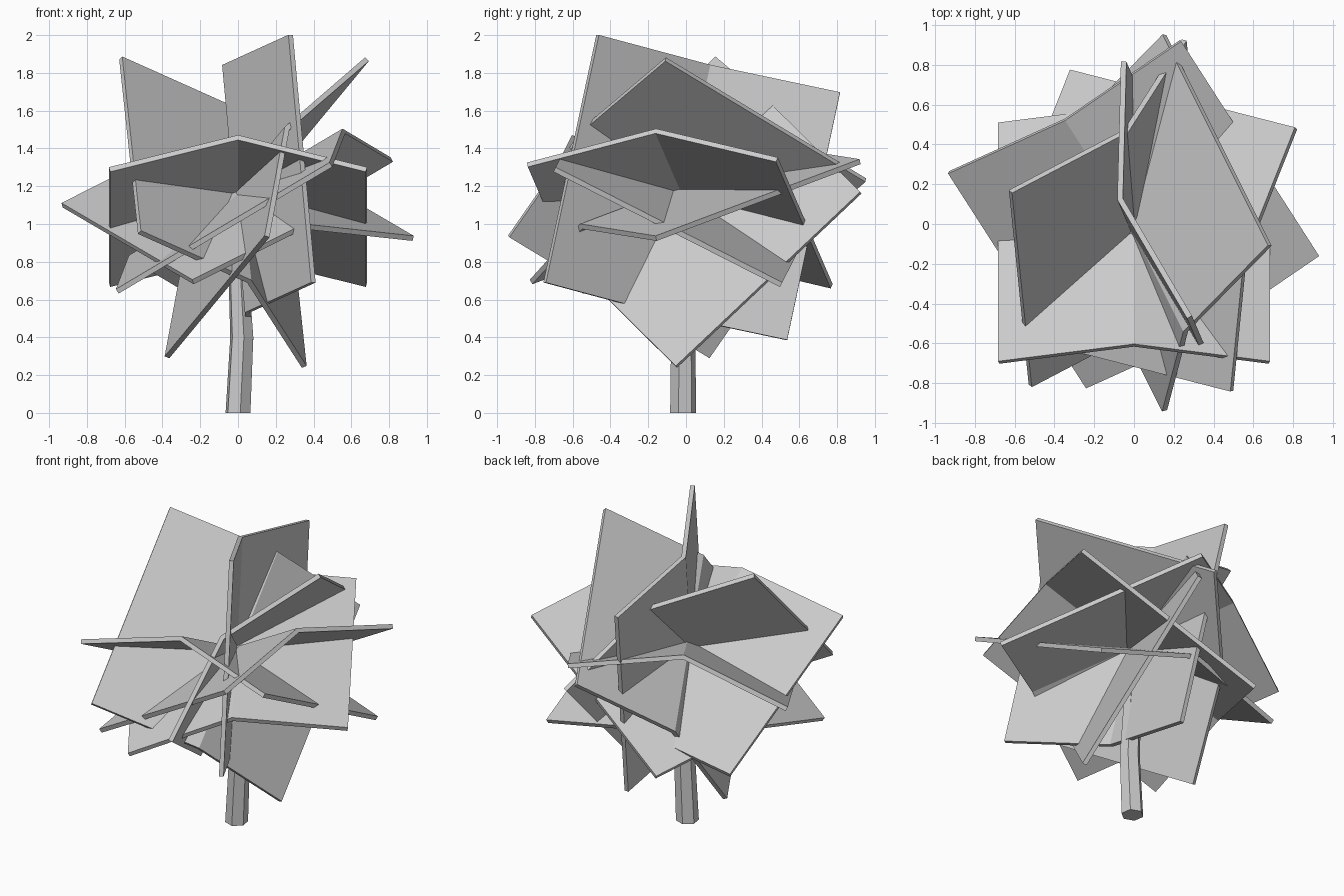
import bpy, math
from mathutils import Vector

if "Cube" in bpy.data.objects:
    bpy.data.objects.remove(bpy.data.objects["Cube"])


def make_object(name, verts, faces):
    mesh = bpy.data.meshes.new(name)
    mesh.from_pydata(verts, [], faces)
    obj = bpy.data.objects.new(name, mesh)
    bpy.context.collection.objects.link(obj)
    return obj


HALF_W, HALF_L, FOLD, THICK = 0.68, 0.673, 0.19, 0.028


def leaf_card(name, centre, across, along):
    """Square leaf panel folded along its middle; centre lies on the crease."""
    c = Vector(centre)
    v = Vector(along).normalized()
    u = Vector(across)
    u = (u - v * u.dot(v)).normalized()
    n = u.cross(v)
    verts = []
    for s in (-1, 1):
        for t in (-1, 0, 1):
            verts.append(c + v * (s * HALF_L) + u * (t * HALF_W) - n * (FOLD * abs(t)))
    obj = make_object(name, verts, [(0, 1, 4, 3), (1, 2, 5, 4)])
    mod = obj.modifiers.new("thickness", 'SOLIDIFY')
    mod.thickness = THICK
    mod.offset = 0
    mod.use_even_offset = True


# foliage: six identical folded panels crossing at the crown centre
cards = [
    ("leaf_card_front", (0, -0.01, 1.153), (1, 0, 0), (0, 1.2, -0.61)),
    ("leaf_card_upright", (-0.01, -0.015, 1.187), (-0.33, 1.28, -0.30), (0.12, -0.28, -1.31)),
    ("leaf_card_right_steep", (-0.005, -0.01, 1.187), (0.53, 0.83, 0.94), (-0.53, 1.06, -0.64)),
    ("leaf_card_left_steep", (0.01, -0.02, 1.157), (-0.87, -0.76, 0.71), (0.10, -0.985, -0.93)),
    ("leaf_card_flat", (0, -0.015, 1.19), (-1.15, -0.66, -0.23), (0.70, -1.09, -0.41)),
    ("leaf_card_right", (-0.005, -0.015, 1.157), (0.31, 1.32, 0.02), (-1.13, 0.29, -0.67)),
]
for card in cards:
    leaf_card(*card)

# trunk: slightly bent six-sided stem
SIDES = 6
rings = [(0, 0, 0.07), (0.02, 0.4, 0.065), (0.0, 0.8, 0.055), (-0.01, 1.15, 0.045)]
verts, faces = [], []
for x, z, r in rings:
    for k in range(SIDES):
        a = math.radians(40 + 60 * k)
        verts.append((x + r * math.cos(a), -0.015 + r * math.sin(a), z))
for i in range(len(rings) - 1):
    for k in range(SIDES):
        j = (k + 1) % SIDES
        faces.append((i * SIDES + k, i * SIDES + j, (i + 1) * SIDES + j, (i + 1) * SIDES + k))
faces.append(tuple(reversed(range(SIDES))))
faces.append(tuple(range(len(verts) - SIDES, len(verts))))
make_object("trunk", verts, faces)
